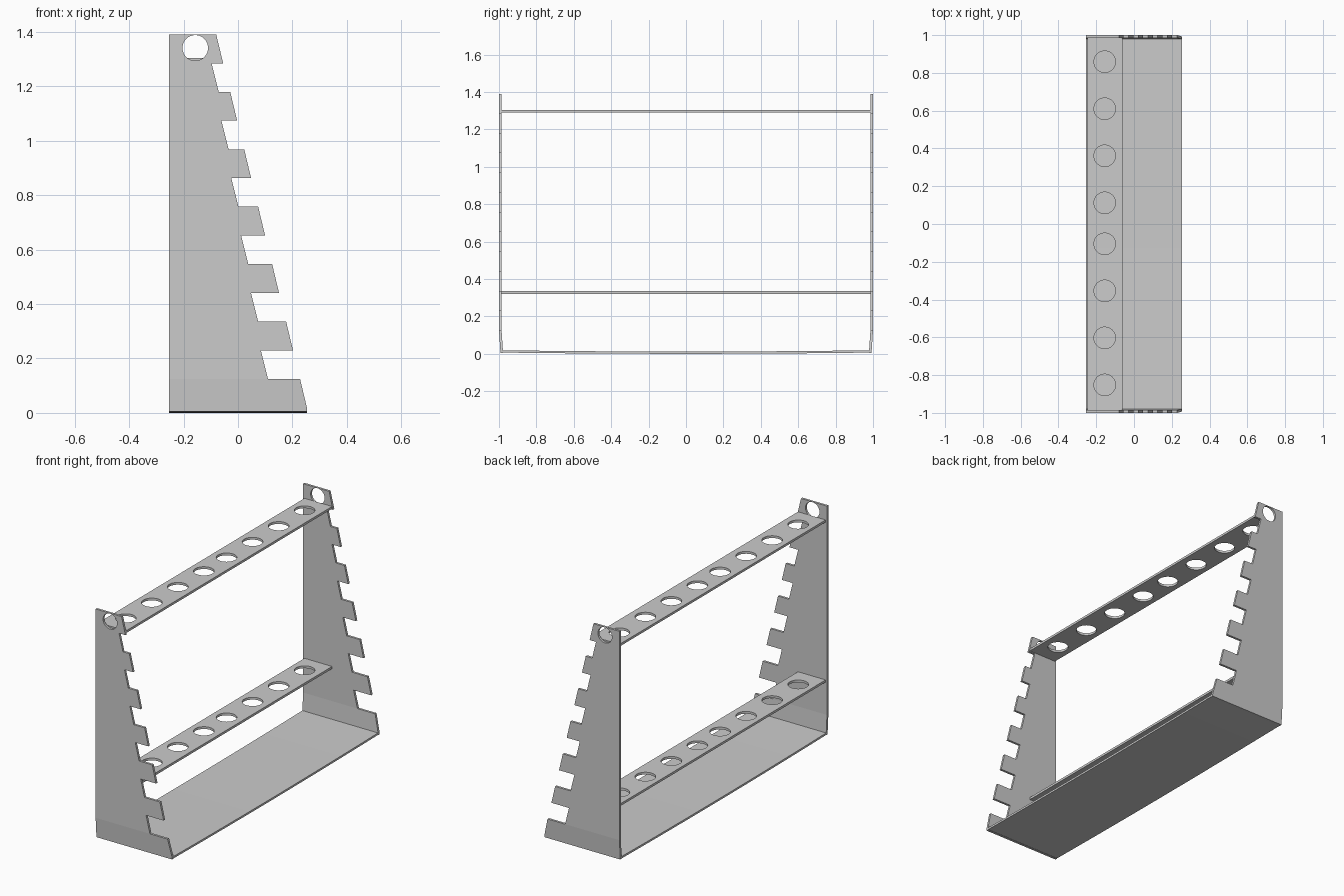
import bpy, bmesh, math
from mathutils import Matrix

if "Cube" in bpy.data.objects:
    bpy.data.objects.remove(bpy.data.objects["Cube"])

T = 0.014  # sheet thickness


def circle(cx, cy, r, n=40):
    return [(cx + r * math.cos(2 * math.pi * i / n), cy + r * math.sin(2 * math.pi * i / n)) for i in range(n)]


def plate(name, loops, matrix, thick=T):
    """Filled flat outline with holes, extruded to a sheet and converted to a mesh."""
    cu = bpy.data.curves.new(name + "_curve", 'CURVE')
    cu.dimensions, cu.fill_mode, cu.extrude = '2D', 'BOTH', thick / 2
    for pts in loops:
        s = cu.splines.new('POLY')
        s.points.add(len(pts) - 1)
        for p, (x, y) in zip(s.points, pts):
            p.co = (x, y, 0, 1)
        s.use_cyclic_u = True
    tmp = bpy.data.objects.new(name + "_tmp", cu)
    bpy.context.collection.objects.link(tmp)
    dg = bpy.context.evaluated_depsgraph_get()
    me = bpy.data.meshes.new_from_object(tmp.evaluated_get(dg))
    bpy.data.objects.remove(tmp)
    bm = bmesh.new()
    bm.from_mesh(me)
    bm.transform(matrix)
    bmesh.ops.remove_doubles(bm, verts=bm.verts, dist=1e-5)
    return finish(name, bm, me)


def finish(name, bm, me=None):
    me = me or bpy.data.meshes.new(name)
    bmesh.ops.recalc_face_normals(bm, faces=bm.faces)
    for f in bm.faces:
        f.smooth = False
    bm.to_mesh(me)
    bm.free()
    me.name = name
    ob = bpy.data.objects.new(name, me)
    bpy.context.collection.objects.link(ob)
    return ob


# Side panel outline: leaning front edge with seven tool teeth, and a hanging hole
outline = [(-0.254, 0.005), (0.253, 0.005), (0.253, 0.02)]
for i in range(7):
    z, x = 0.125 + 0.2109 * i, 0.228 - 0.0513 * i
    if i < 6:
        nx = 0.11 - 0.0362 * i          # notch floor
        outline += [(x, z), (nx, z), (nx - 0.026, z + 0.105), (x - 0.026, z + 0.105)]
    else:
        outline += [(-0.08, 1.39)]
outline += [(-0.254, 1.39)]
hole = circle(-0.157, 1.341, 0.047)

for side, name in ((-1, "left_side_panel"), (1, "right_side_panel")):
    m = Matrix.Translation((0, side * (1 - T / 2), 0)) @ Matrix.Rotation(math.pi / 2, 4, 'X')
    me = plate(name, [outline, hole], m).data
    # slight inward bend below the lowest tooth
    bm = bmesh.new()
    bm.from_mesh(me)
    bmesh.ops.bisect_plane(bm, geom=bm.verts[:] + bm.edges[:] + bm.faces[:],
                           plane_co=(0, 0, 0.125), plane_no=(0, 0, 1))
    for v in bm.verts:
        if v.co.z < 0.125:
            v.co.y -= side * 0.008 * (0.125 - v.co.z) / 0.12
    bm.to_mesh(me)
    bm.free()

# Two perforated tool shelves
L = 1 - T
rect = [(-0.245, -L), (-0.06, -L), (-0.06, L), (-0.245, L)]
holes = [circle(-0.155, y0 + 0.249 * k, 0.057) for y0 in (-0.852, 0.112) for k in range(4)]
for name, z in (("lower_shelf", 0.328), ("upper_shelf", 1.297)):
    plate(name, [rect] + holes, Matrix.Translation((0, 0, z)))

# Base tray, sagging very slightly towards the middle
bm = bmesh.new()
N = 16
rows = []
for i in range(N + 1):
    y = 0.992 * (2 * i / N - 1)
    z = 0.007 * y * y
    rows.append([bm.verts.new((x, y, z + h)) for x, h in ((-0.254, 0), (0.253, 0), (0.253, 0.012), (-0.254, 0.012))])
for a, b in zip(rows, rows[1:]):
    for k in range(4):
        bm.faces.new((a[k], a[(k + 1) % 4], b[(k + 1) % 4], b[k]))
bm.faces.new(rows[0])
bm.faces.new(rows[-1])
finish("base_tray", bm)
